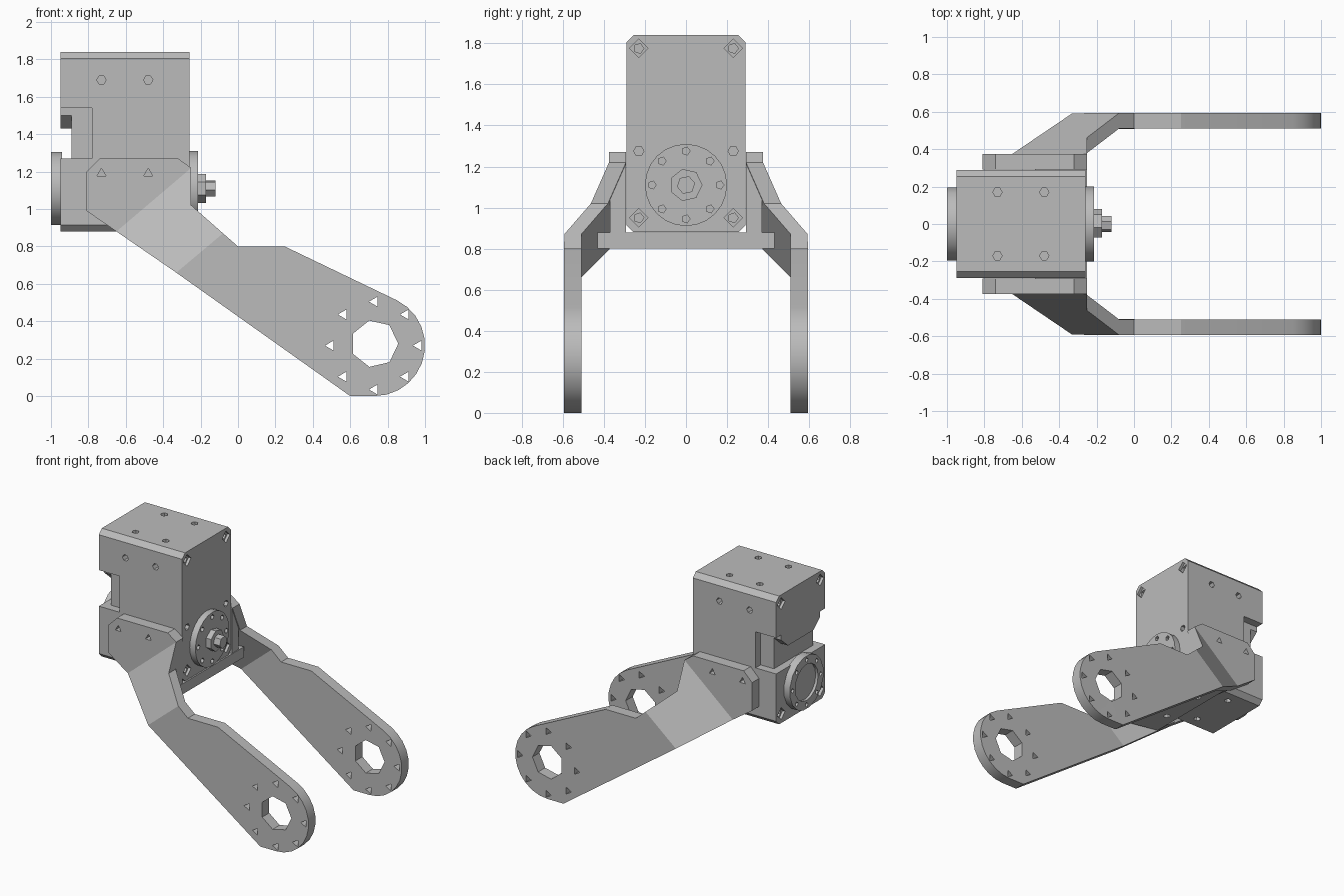
import bpy, bmesh
from math import sin, cos, pi, radians

if "Cube" in bpy.data.objects:
    bpy.data.objects.remove(bpy.data.objects["Cube"])

grey = bpy.data.materials.new("plain grey")
grey.use_nodes = True
grey.diffuse_color = (0.5, 0.5, 0.5, 1)
grey.node_tree.nodes["Principled BSDF"].inputs["Base Color"].default_value = (0.5, 0.5, 0.5, 1)


def ngon(u, v, r, n, turn=0.0):
    return [(u + r * cos(turn + 2 * pi * i / n), v + r * sin(turn + 2 * pi * i / n)) for i in range(n)]


def ring(u, v, radius, r, n, turn=0.0):
    return [ngon(a, b, r, n, turn) for a, b in ngon(u, v, radius, 8)]


def place(axis, u, v, w):
    return {"x": (w, u, v), "y": (u, w, v), "z": (u, v, w)}[axis]


def box(u0, u1, v0, v1):
    return [(u0, v0), (u1, v0), (u1, v1), (u0, v1)]


def finish(name, bm):
    bmesh.ops.recalc_face_normals(bm, faces=bm.faces[:])
    mesh = bpy.data.meshes.new(name)
    bm.to_mesh(mesh)
    bm.free()
    mesh.materials.append(grey)
    obj = bpy.data.objects.new(name, mesh)
    bpy.context.collection.objects.link(obj)
    return obj


def solid(name, prisms):
    """One object from (outline, axis, start, end) prisms."""
    bm = bmesh.new()
    for pts, axis, a, b in prisms:
        lo = [bm.verts.new(place(axis, u, v, a)) for u, v in pts]
        hi = [bm.verts.new(place(axis, u, v, b)) for u, v in pts]
        bm.faces.new(lo)
        bm.faces.new(hi)
        for i in range(len(pts)):
            j = (i + 1) % len(pts)
            bm.faces.new((lo[i], lo[j], hi[j], hi[i]))
    return finish(name, bm)


def activate(obj):
    bpy.ops.object.select_all(action="DESELECT")
    obj.select_set(True)
    bpy.context.view_layer.objects.active = obj


def cut(obj, prisms):
    cutter = solid("cutter", prisms)
    cutter.hide_render = True
    mod = obj.modifiers.new("cut", "BOOLEAN")
    mod.operation, mod.solver, mod.object = "DIFFERENCE", "EXACT", cutter
    activate(obj)
    bpy.ops.object.modifier_apply(modifier=mod.name)
    bpy.data.objects.remove(cutter)


# Motor housing: chamfered block
W, BOT, TOP, C = 0.29, 0.88, 1.84, 0.035
X0, X1, AXLE = -0.95, -0.26, 1.11
half = [(W - C, BOT), (W, BOT + C), (W, TOP - C), (W - C, TOP)]
body = solid("motor_housing", [(half + [(-y, z) for y, z in reversed(half)], "x", X0, X1)])

# Cable notch: two side recesses and a slot through the rear
for s in (-1, 1):
    cut(body, [(box(-1.1, -0.78, 1.27, 1.54), "y", s * 0.23, s * 0.4)])
slot = [(0.4, 1.27), (0.4, 1.5), (0.23, 1.5), (0.15, 1.43)]
cut(body, [(slot + [(-y, z) for y, z in reversed(slot)], "x", -1.1, -0.89)])

# Screw pockets at the corners of both end faces
corners = [(s * 0.23, z) for s in (-1, 1) for z in (0.95, 1.775)]
ends = [(X0, 1), (X1, -1)]
cut(body, [(ngon(y, z, 0.045, 4), "x", x - d * 0.02, x + d * 0.02) for x, d in ends for y, z in corners])
cut(body, [(ngon(y, z, 0.025, 5), "x", x - d * 0.02, x + d * 0.08) for x, d in ends for y, z in corners])

# Screw holes on the end, top, bottom, front and back faces
holes = [(ngon(s * 0.23, 1.275, 0.025, 6), "x", X1 - 0.06, X1 + 0.02) for s in (-1, 1)]
for x in (-0.73, -0.48):
    for s in (-1, 1):
        holes.append((ngon(x, s * 0.17, 0.025, 6), "z", TOP - 0.06, TOP + 0.02))
        holes.append((ngon(x, s * 0.17, 0.025, 6), "z", BOT - 0.02, BOT + 0.06))
        holes.append((ngon(x, 1.69, 0.025, 6), "y", s * (W - 0.06), s * (W + 0.02)))
cut(body, holes)

# Output horn and its screw
horn = solid("output_horn", [(ngon(0, AXLE, 0.2, 24), "x", X1 - 0.01, -0.213)])
cut(horn, [(p, "x", -0.245, -0.19) for p in ring(0, AXLE, 0.165, 0.02, 5)])
solid("horn_washer", [(ngon(0, AXLE, 0.08, 7), "x", -0.22, -0.172)])
solid("horn_screw", [(ngon(0, AXLE, 0.045, 6, 0.2), "x", -0.18, -0.12)])

# Idler horn with a sunken middle
idler = solid("idler_horn", [(ngon(0, AXLE, 0.2, 16, pi / 16), "x", -1.0, X0 + 0.01)])
cut(idler, [(ngon(0, AXLE, 0.135, 16), "x", -1.05, -0.98)]
    + [(p, "x", -1.05, -0.97) for p in ring(0, AXLE, 0.167, 0.018, 4)])

# Folded side arms: mounting flange, slanted web, outer plate
THICK, Y_IN, Y_OUT = 0.083, 0.375, 0.593
EYE, R = (0.73, 0.27), 0.27
fold_a, fold_b = [(-0.65, 0.88), (-0.25, 1.22)], [(-0.08, 0.87), (-0.33, 0.66)]
flange = [(-0.81, 0.99), (-0.81, 1.2), (-0.74, 1.27), (-0.32, 1.27), fold_a[1], fold_a[0]]
web = fold_a + [(-0.25, 1.02)] + fold_b
arc = [(EYE[0] + R * cos(radians(t)), EYE[1] + R * sin(radians(t))) for t in range(64, -91, -14)]
plate = [fold_b[1], fold_b[0], (0, 0.8), (0.25, 0.8)] + arc + [(0.6, 0)]


def depth(x, z):
    """Outward offset grows linearly between the two fold lines."""
    d = ((x + 0.65) * 0.648 - (z - 0.88) * 0.762) / 0.377
    return Y_IN + (Y_OUT - Y_IN) * min(1, max(0, d))


def make_arm(name, side):
    bm = bmesh.new()
    verts = {}
    for panel in (flange, web, plate):
        for p in panel:
            if p not in verts:
                verts[p] = bm.verts.new((p[0], side * depth(*p), p[1]))
        bm.faces.new([verts[p] for p in panel])
    bmesh.ops.recalc_face_normals(bm, faces=bm.faces[:])
    grown = bmesh.ops.extrude_face_region(bm, geom=bm.faces[:], use_keep_orig=True)
    moved = [g for g in grown["geom"] if isinstance(g, bmesh.types.BMVert)]
    bmesh.ops.translate(bm, verts=moved, vec=(0, -side * THICK, 0))
    arm = finish(name, bm)
    span = ("y", side * 0.4, side * 0.7)
    cut(arm, [(ngon(0.73, 0.28, 0.127, 7, 1.8), *span)]
        + [(p, *span) for p in ring(*EYE, 0.235, 0.03, 3, pi)])
    cut(arm, [(ngon(x, 1.19, 0.028, 3, pi / 2), "y", side * 0.32, side * 0.5) for x in (-0.73, -0.48)])


for label, side in (("right", -1), ("left", 1)):
    make_arm(label + "_arm", side)
    # Gusset joining the flange to the base plate
    solid(label + "_gusset", [([(-0.645, 0.885), (-0.255, 1.21), (-0.255, 0.8), (-0.53, 0.8)],
                               "y", side * 0.292, side * 0.37)])

# Base plate under the housing
base = solid("base_plate", [([(-0.53, -0.37), (-0.25, -0.43), (-0.25, 0.43), (-0.53, 0.37)],
                             "z", 0.8, 0.879)])
cut(base, [(ngon(-0.45, s * 0.17, 0.025, 5), "z", 0.75, 0.85) for s in (-1, 1)])

for obj in bpy.context.scene.objects:
    if obj.type == "MESH":
        activate(obj)
        bpy.ops.object.shade_smooth_by_angle(angle=radians(25))
